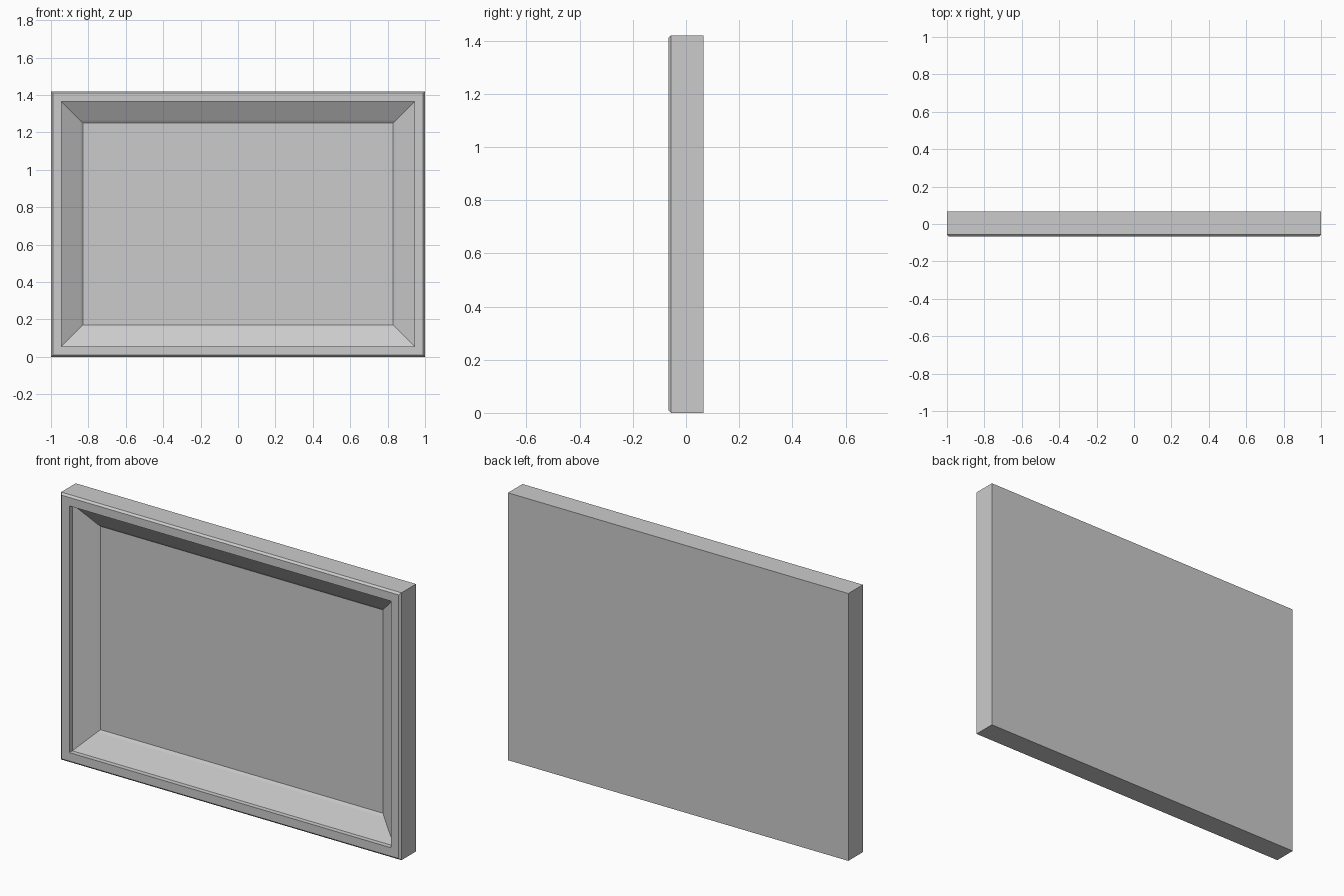
import bpy
import bmesh

WIDTH, HEIGHT = 2.0, 1.42
FRONT, BACK = -0.066, 0.066
PANEL_INSET, PANEL_Y = 0.17, 0.032

if "Cube" in bpy.data.objects:
    bpy.data.objects.remove(bpy.data.objects["Cube"])

grey = bpy.data.materials.new("light_grey")
grey.use_nodes = True
colour = (0.6, 0.6, 0.6, 1)
grey.diffuse_color = colour
grey.node_tree.nodes["Principled BSDF"].inputs["Base Color"].default_value = colour


def ring(bm, inset, y):
    """Rectangle of vertices, shrunk from the outline by inset."""
    x, low, high = WIDTH / 2 - inset, inset, HEIGHT - inset
    return [bm.verts.new(p) for p in
            ((-x, y, low), (x, y, low), (x, y, high), (-x, y, high))]


def bridge(bm, a, b):
    for i in range(4):
        j = (i + 1) % 4
        bm.faces.new((a[i], a[j], b[j], b[i]))


def finish(bm, name):
    bmesh.ops.recalc_face_normals(bm, faces=bm.faces)
    mesh = bpy.data.meshes.new(name)
    bm.to_mesh(mesh)
    bm.free()
    mesh.materials.append(grey)
    bpy.context.collection.objects.link(bpy.data.objects.new(name, mesh))


# Mitred frame: chamfered rim, lip, sloping inner face and small step
profile = [
    (0, BACK), (0, FRONT + 0.01), (0.01, FRONT), (0.055, FRONT),
    (0.055, FRONT + 0.025), (0.157, 0.022), (PANEL_INSET, PANEL_Y),
    (PANEL_INSET, BACK),
]
bm = bmesh.new()
rings = [ring(bm, *point) for point in profile]
for a, b in zip(rings, rings[1:] + rings[:1]):
    bridge(bm, a, b)
finish(bm, "frame")

# Flat panel filling the opening, flush with the back
bm = bmesh.new()
front, back = ring(bm, PANEL_INSET, PANEL_Y), ring(bm, PANEL_INSET, BACK)
bridge(bm, front, back)
bm.faces.new(front)
bm.faces.new(back)
finish(bm, "panel")
